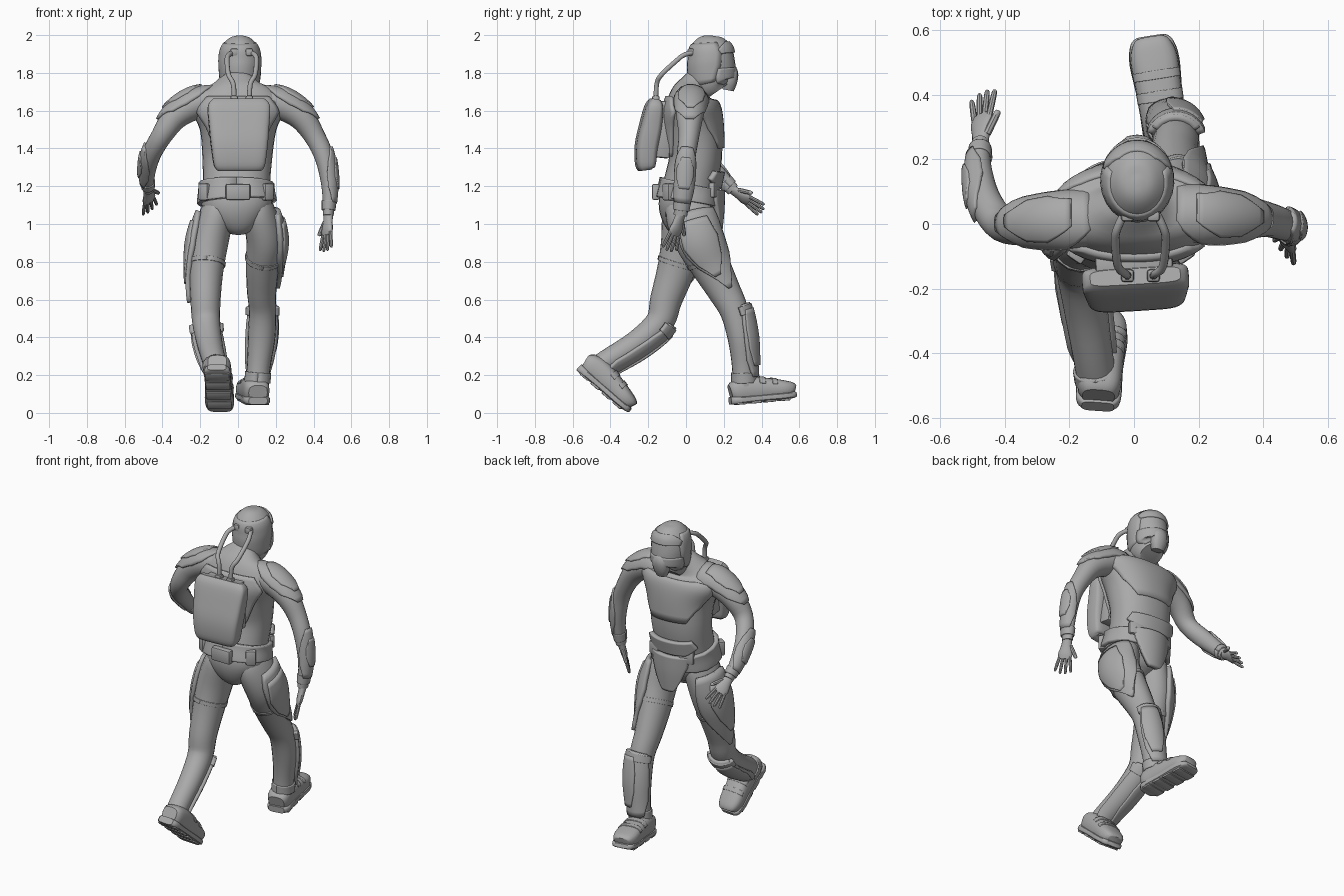
import bpy, bmesh, math
from mathutils import Vector

cube = bpy.data.objects.get("Cube")
if cube:
    bpy.data.objects.remove(cube, do_unlink=True)

grey = bpy.data.materials.new("plain_grey")
grey.use_nodes = True
grey.diffuse_color = (0.4, 0.4, 0.4, 1)
grey.node_tree.nodes["Principled BSDF"].inputs["Base Color"].default_value = grey.diffuse_color
X = Vector((1, 0, 0))


def finish(name, bm, angle=40):
    mesh = bpy.data.meshes.new(name)
    bm.to_mesh(mesh)
    bm.free()
    mesh.materials.append(grey)
    mesh.shade_smooth()
    mesh.set_sharp_from_angle(angle=math.radians(angle))
    obj = bpy.data.objects.new(name, mesh)
    bpy.context.collection.objects.link(obj)
    return obj


def sample(rings, t):
    """Smooth interpolation of (x, y, z, width, depth) rings."""
    last = len(rings) - 1
    t = min(max(t, 0), last)
    i = min(int(t), last - 1)
    f = t - i
    a, b, c, d = [Vector(rings[min(max(i + k, 0), last)]) for k in (-1, 0, 1, 2)]
    return b + 0.5 * f * ((c - a) + f * ((2*a - 5*b + 4*c - d) + f * (3*(b - c) + d - a)))


def point(rings, t, deg, off=0, power=1, axis=X):
    ring = sample(rings, t)
    tangent = Vector((sample(rings, t + 0.1) - sample(rings, t - 0.1))[:3]).normalized()
    u = (axis - tangent * axis.dot(tangent)).normalized()
    v = tangent.cross(u)
    c, s = math.cos(math.radians(deg)), math.sin(math.radians(deg))
    c, s = [math.copysign(abs(k) ** power, k) for k in (c, s)]
    return Vector(ring[:3]) + u * c * (ring[3] + off) + v * s * (ring[4] + off)


def loft(name, rings, sides=20, steps=4, power=1, axis=X):
    bm = bmesh.new()
    count = (len(rings) - 1) * steps
    loops = [[bm.verts.new(point(rings, j / steps, 360 * i / sides, 0, power, axis))
              for i in range(sides)] for j in range(count + 1)]
    for low, high in zip(loops, loops[1:]):
        for i in range(sides):
            k = (i + 1) % sides
            bm.faces.new((low[i], low[k], high[k], high[i]))
    bm.faces.new(loops[0][::-1])
    bm.faces.new(loops[-1])
    return finish(name, bm)


def plate(name, rings, t0, t1, centre, widths, off=0.014, thick=0.02, power=1):
    """Armour sheet that follows a lofted part; widths are half angles along it."""
    bm = bmesh.new()
    rows, cols = 12, 16
    grid = []
    for j in range(rows + 1):
        f = j / rows * (len(widths) - 1)
        i = min(int(f), len(widths) - 2)
        half = widths[i] + (widths[i + 1] - widths[i]) * (f - i)
        t = t0 + (t1 - t0) * j / rows
        grid.append([bm.verts.new(point(rings, t, centre + half * (2 * k / cols - 1), off, power))
                     for k in range(cols + 1)])
    for low, high in zip(grid, grid[1:]):
        for k in range(cols):
            bm.faces.new((low[k], low[k + 1], high[k + 1], high[k]))
    obj = finish(name, bm)
    solid = obj.modifiers.new("thickness", "SOLIDIFY")
    solid.thickness = thick
    solid.offset = -1
    return obj


def block(name, centre, size, turn=(0, 0, 0), bevel=0.01):
    bm = bmesh.new()
    bmesh.ops.create_cube(bm, size=1)
    bmesh.ops.scale(bm, vec=size, verts=bm.verts)
    bmesh.ops.bevel(bm, geom=bm.edges[:], offset=bevel, segments=2, affect="EDGES", profile=0.5)
    obj = finish(name, bm)
    obj.location = centre
    obj.rotation_euler = [math.radians(a) for a in turn]
    return obj


# Torso, belt and chest armour
torso = [(0, 0, .95, .04, .06), (0, -.005, 1, .12, .112), (-.005, 0, 1.09, .185, .146),
         (-.008, .02, 1.2, .178, .142), (-.004, .05, 1.35, .185, .14), (0, .04, 1.5, .203, .15),
         (0, .03, 1.61, .25, .145), (0, .03, 1.68, .22, .115), (0, .05, 1.73, .13, .085),
         (.005, .085, 1.78, .07, .07), (.01, .12, 1.85, .065, .065)]
loft("torso", torso, 28, power=.9)
plate("belt", torso, 2.25, 3.1, 90, [180, 180], .024, .03, .85)
plate("abdomen_plate", torso, 3.2, 3.7, 90, [30, 55, 45], .026, .03, .9)
plate("chest_plate", torso, 4.3, 7, 90, [35, 62, 75, 68, 40], .012, .025, .9)
plate("back_plate", torso, 4, 6.8, 270, [30, 45, 55, 40], .016, .025, .9)
block("belt_clasp", (0, -.16, 1.17), (.13, .04, .085))
guard = [(0, .015, .96, .15, .165), (0, .02, 1.08, .17, .172), (0, .02, 1.18, .18, .175)]
plate("loin_guard", guard, 0, 2, 90, [13, 30, 42, 44], .012, .035)
for side, tag in ((1, "left"), (-1, "right")):
    block(tag + "_belt_pouch", (.15 * side - .01, -.07, 1.17), (.06, .1, .09), (0, 0, 35 * side))
    block(tag + "_front_pouch", (.11 * side, .15, 1.18), (.09, .035, .08), (0, 0, -20 * side))

# Helmet, visor surround and breathing mask
head = [(.01, .17, 1.705, .072, .072), (.01, .145, 1.745, .1, .118), (.01, .136, 1.82, .109, .127),
        (.01, .133, 1.88, .11, .122), (.01, .128, 1.94, .097, .11), (.01, .125, 1.985, .055, .065),
        (.01, .125, 1.998, .012, .015)]
loft("helmet", head, 24)
plate("helmet_brow", head, 3.3, 4.4, 90, [64, 70, 60, 40], .009)
plate("helmet_back_shell", head, 1.1, 4.4, 270, [95, 112, 118, 112], .004)
plate("helmet_jaw", head, .2, 2, 90, [60, 80, 82, 75], .005)
loft("breathing_mask", [(.01, .222, 1.708, .035, .03), (.01, .23, 1.75, .05, .04),
                        (.01, .234, 1.8, .05, .042), (.01, .222, 1.838, .028, .03)], 12, power=.8)

# Backpack and hoses
pack = [(-.006, -.213, 1.285, .115, .03), (-.006, -.215, 1.31, .135, .05), (-.006, -.21, 1.41, .15, .058),
        (-.006, -.188, 1.52, .16, .056), (-.006, -.17, 1.62, .165, .045), (-.006, -.162, 1.66, .14, .025)]
loft("backpack", pack, 32, power=.4).rotation_euler.z = math.radians(3.5)
block("pack_mount", (0, -.12, 1.5), (.24, .08, .3), (-6, 0, 3.5))
for side, tag in ((1, "left"), (-1, "right")):
    path = [(.04, -.16, 1.64), (.045, -.155, 1.74), (.07, -.13, 1.79), (.078, -.05, 1.865),
            (.07, -.01, 1.895), (.04, .05, 1.91)]
    loft(tag + "_hose", [(.02 + x * side, y, z, .013, .013) for x, y, z in path], 10)
    block(tag + "_hose_socket", (.02 + .04 * side, .025, 1.91), (.04, .035, .04))
    block(tag + "_pack_socket", (.02 + .04 * side, -.16, 1.665), (.04, .04, .03))

# Arms, shoulder pads and forearm guards
shoulder = [(.405, .015, 1.465, .056, .055), (.33, .02, 1.57, .07, .072),
            (.22, .025, 1.635, .08, .085), (.1, .03, 1.65, .07, .088)]
forearms = {1: [(.478, -.03, 1.045, .028, .036), (.482, -.01, 1.2, .04, .046), (.457, 0, 1.35, .05, .05)],
            -1: [(-.475, .25, 1.18, .028, .034), (-.478, .16, 1.27, .04, .046), (-.457, .065, 1.37, .05, .054)]}
for side, tag in ((1, "left"), (-1, "right")):
    arm = forearms[side] + [(x * side, y + .008 * (side - 1), z, a, b) for x, y, z, a, b in shoulder]
    outer = 0 if side > 0 else 180
    loft(tag + "_arm", arm)
    plate(tag + "_shoulder_pad", arm, 3.5, 5.7, outer, [20, 70, 80, 75, 50], .012)
    plate(tag + "_shoulder_ridge", arm, 3.9, 5.3, outer, [12, 42, 45, 25], .02)
    plate(tag + "_forearm_guard", arm, .5, 2.3, outer, [60, 95, 95, 70, 30], .01)
    plate(tag + "_forearm_ridge", arm, .9, 1.9, outer, [25, 45, 45, 20], .016)
    plate(tag + "_wrist_band", arm, .25, .55, outer, [180, 180], .006, .01)


# Hands
def hand(tag, wrist, forward, across):
    wrist, f, a = Vector(wrist), Vector(forward).normalized(), Vector(across)
    a = (a - f * a.dot(f)).normalized()

    def digit(name, start, end, r):
        sizes = ((0, r), (.5, r), (.92, r * .85), (1, r * .35))
        loft(name, [(*start.lerp(end, k), s, s) for k, s in sizes], 8, 2)

    palm = ((-.02, .027, .024), (.03, .032, .02), (.075, .042, .018), (.105, .036, .011))
    loft(tag + "_palm", [(*(wrist + f * d), w, h) for d, w, h in palm], 14, axis=a)
    for i in range(4):
        s = i - 1.5
        start = wrist + f * .09 + a * s * .02
        digit(f"{tag}_finger_{i + 1}", start, start + f * (.11 - .012 * abs(s)) + a * s * .012, .0095)
    digit(tag + "_thumb", wrist + f * .025 + a * .025, wrist + f * .095 + a * .068, .012)


hand("left", (.478, -.032, 1.04), (-.08, -.32, -1), (-.6, .8, 0))
hand("right", (-.475, .25, 1.18), (.05, .85, -.6), (.75, .3, .6))

# Legs with thigh, knee and shin armour, listed from ankle to hip
legs = {1: [(.1, .31, .13, .062, .064), (.11, .305, .25, .062, .062), (.125, .29, .4, .072, .07),
            (.13, .255, .54, .072, .076), (.125, .2, .65, .078, .088), (.13, .13, .78, .088, .105),
            (.142, .06, .92, .098, .122), (.11, .015, 1.06, .09, .125), (.09, .01, 1.13, .07, .1)],
        -1: [(-.11, -.5, .215, .064, .062), (-.125, -.42, .272, .062, .062), (-.15, -.26, .37, .068, .068),
             (-.168, -.14, .48, .074, .075), (-.172, -.105, .6, .08, .085), (-.168, -.055, .75, .09, .1),
             (-.152, -.015, .9, .1, .118), (-.11, 0, 1.06, .09, .125), (-.09, 0, 1.13, .07, .1)]}
for side, tag in ((1, "left"), (-1, "right")):
    leg = legs[side]
    outer = 0 if side > 0 else 180
    loft(tag + "_leg", leg)
    plate(tag + "_thigh_guard", leg, 3.95, 6.85, outer + 20 * side, [5, 25, 50, 65, 62, 45], .022, .03)
    plate(tag + "_thigh_ridge", leg, 4.6, 6.5, outer + 5 * side, [8, 30, 42, 30], .03, .03)
    plate(tag + "_thigh_strap", leg, 5.2, 5.35, 90, [180, 180], .006, .012)
    plate(tag + "_shin_guard", leg, .6, 3.1, 90, [50, 72, 75, 70, 55], .018, .025)
    plate(tag + "_shin_ridge", leg, 1, 2.9, 90 - 25 * side, [20, 38, 40, 30], .028, .02)
    plate(tag + "_knee_band", leg, 2.75, 3.05, 90, [70, 70], .024, .025)
    plate(tag + "_ankle_cuff", leg, .35, .75, 90, [180, 180], .008, .015)


# Boots with treaded soles
def boot(tag, heel, pitch, yaw):
    upper = [(0, 0, .065, .05, .04), (0, .03, .07, .066, .06), (0, .1, .075, .07, .068),
             (0, .2, .068, .072, .058), (0, .28, .06, .074, .048), (0, .325, .056, .062, .038),
             (0, .342, .05, .045, .025)]
    sole = [(0, -.005, .022, .05, .02), (0, .03, .022, .07, .022), (0, .15, .024, .07, .02),
            (0, .27, .024, .078, .02), (0, .33, .026, .066, .018), (0, .348, .028, .045, .012)]
    parts = [loft(tag + "_boot", upper, 20, power=.7),
             loft(tag + "_sole", sole, 20, power=.5),
             plate(tag + "_toe_strap", upper, 3.2, 3.5, 270, [70, 70], .004, .012, .7),
             plate(tag + "_instep_strap", upper, 2.5, 2.8, 270, [70, 70], .004, .012, .7)]
    for i in range(4):
        parts.append(block(f"{tag}_tread_{i + 1}", (0, 0, 0), (.13, .055, .016), bevel=.004))
        parts[-1].data.transform(parts[-1].matrix_basis.Translation((0, .05 + i * .077, .006)))
    for part in parts:
        part.location = heel
        part.rotation_euler = (math.radians(pitch), 0, math.radians(yaw))


boot("left", (.105, .24, .042), 5, 9)
boot("right", (-.113, -.576, .222), -41, -4)
